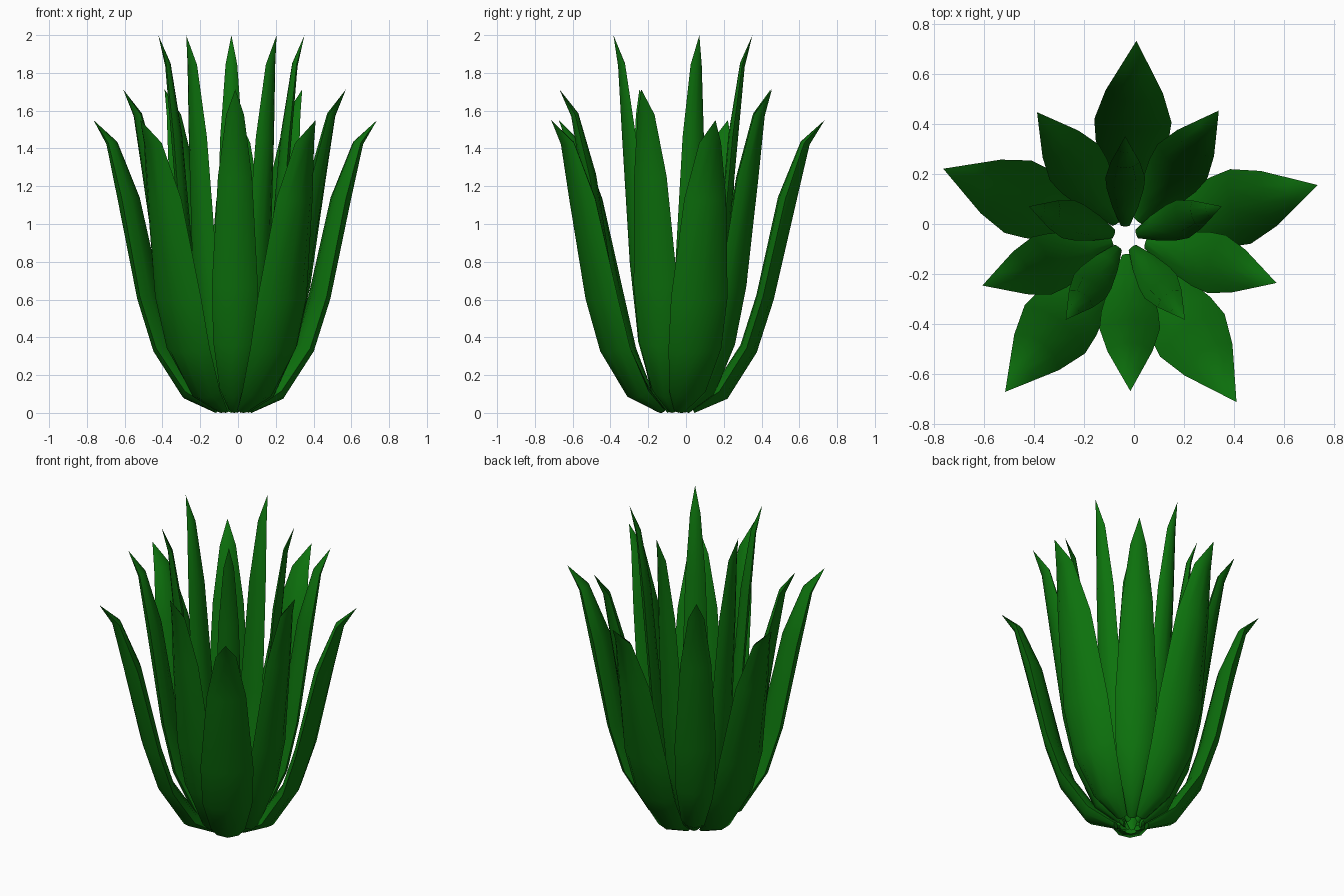
import bpy, bmesh, math
from mathutils import Vector

if "Cube" in bpy.data.objects:
    bpy.data.objects.remove(bpy.data.objects["Cube"])

green = bpy.data.materials.new("leaf_green")
green.diffuse_color = (0.004, 0.17, 0.004, 1)
green.use_nodes = True
green.node_tree.nodes["Principled BSDF"].inputs["Base Color"].default_value = green.diffuse_color

# Leaf back line: radius, height, half width, thickness
PROFILE = [(0.10, 0.00, 0.035, 0.03), (0.275, 0.075, 0.10, 0.10),
           (0.43, 0.32, 0.145, 0.095), (0.52, 0.60, 0.155, 0.095),
           (0.64, 1.12, 0.115, 0.10), (0.71, 1.42, 0.06, 0.05)]
TIP = (0.79, 1.55)
# Cross-section: side fraction, depth fraction (rounded on both faces)
SECTION = [(-1, 0.55), (-0.65, 0.16), (0, 0), (0.65, 0.16), (1, 0.55),
           (0.55, 0.9), (0, 1), (-0.55, 0.9)]


def leaf(name, angle, spread, tall, centre):
    bm = bmesh.new()
    out = Vector((math.cos(angle), math.sin(angle), 0))
    side = Vector((-out.y, out.x, 0))

    def point(r, s, z):
        return bm.verts.new(Vector(centre) + (out * r + side * s) * spread
                            + Vector((0, 0, z * tall)))

    path = [p[:2] for p in PROFILE] + [TIP]
    rings = []
    for i, (r, z, half, thick) in enumerate(PROFILE):
        a, b = path[max(i - 1, 0)], path[i + 1]
        t = Vector((b[0] - a[0], b[1] - a[1])).normalized()
        rings.append([point(r - t.y * thick * d, half * s, z + t.x * thick * d)
                      for s, d in SECTION])
    tip = point(TIP[0], 0, TIP[1])
    n = len(SECTION)
    for lo, hi in zip(rings, rings[1:]):
        for j in range(n):
            k = (j + 1) % n
            bm.faces.new((lo[j], lo[k], hi[k], hi[j]))
    for j in range(n):
        bm.faces.new((rings[-1][j], rings[-1][(j + 1) % n], tip))
    bm.faces.new(rings[0][::-1])
    bmesh.ops.recalc_face_normals(bm, faces=bm.faces)
    mesh = bpy.data.meshes.new(name)
    bm.to_mesh(mesh)
    bm.free()
    mesh.materials.append(green)
    obj = bpy.data.objects.new(name, mesh)
    bpy.context.collection.objects.link(obj)
    bpy.ops.object.select_all(action='DESELECT')
    obj.select_set(True)
    bpy.context.view_layer.objects.active = obj
    bpy.ops.object.shade_smooth_by_angle(angle=math.radians(50))


# Three rings of five leaves: same leaf, narrower and taller towards the middle
for ring, start, spread, tall, centre in [
        ("outer", 87.5, 1.0, 1.0, (-0.025, -0.055, 0)),
        ("middle", 54.5, 0.785, 1.105, (-0.02, -0.05, 0)),
        ("inner", 90, 0.515, 1.29, (-0.035, -0.055, 0))]:
    for i in range(5):
        leaf(f"{ring}_leaf_{i + 1}", math.radians(start + 72 * i),
             spread, tall, centre)
